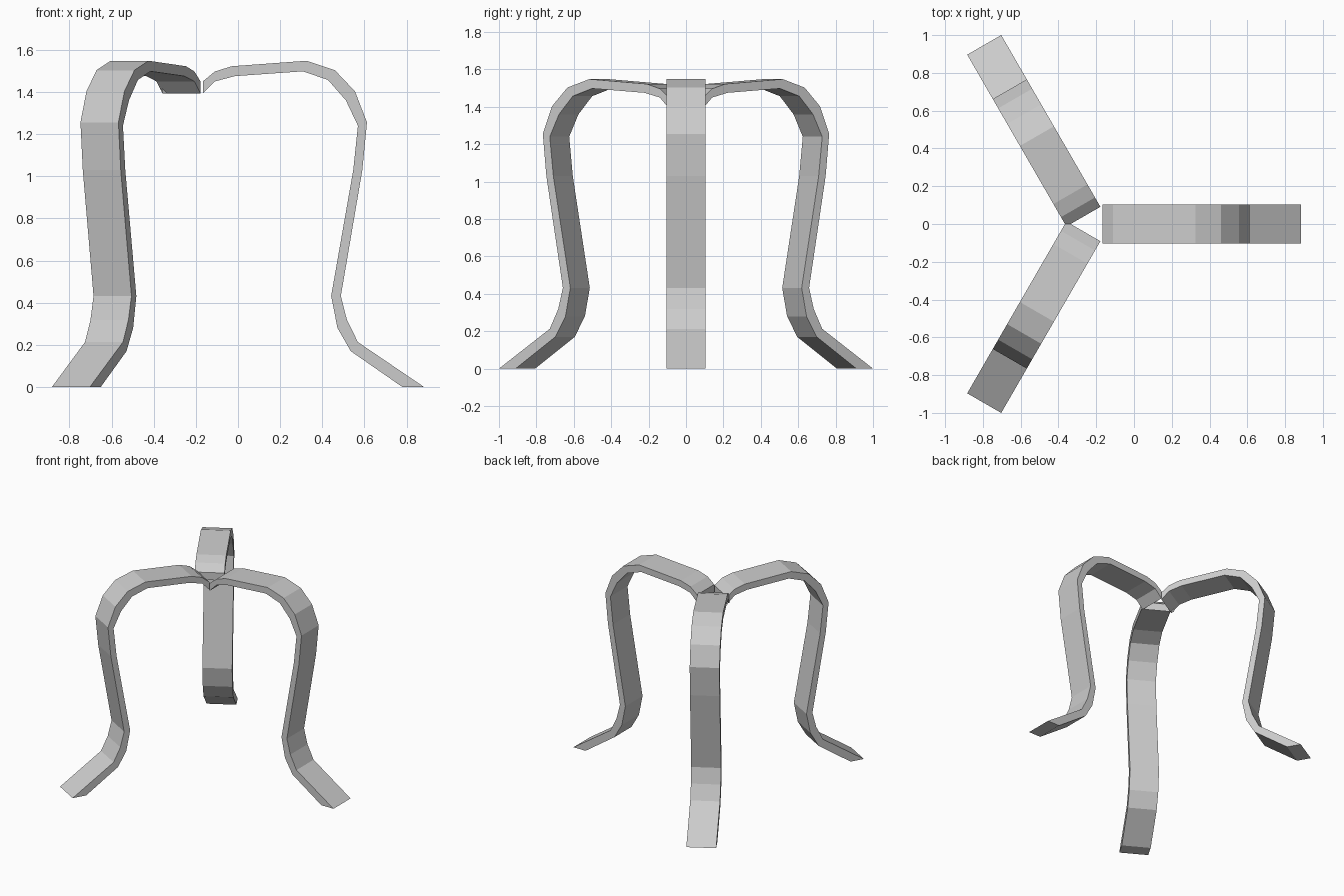
import bpy, bmesh
from math import cos, sin, radians

if "Cube" in bpy.data.objects:
    bpy.data.objects.remove(bpy.data.objects["Cube"])

# Side profile of one bent strap: outer edge then inner edge (distance, height)
OUTER = [(-.167, 1.45), (-.11, 1.497), (-.03, 1.522), (.325, 1.548), (.46, 1.503), (.555, 1.403),
         (.612, 1.256), (.59, 1.03), (.488, .432), (.517, .318), (.569, .213), (.883, 0)]
INNER = [(-.167, 1.392), (-.11, 1.45), (-.015, 1.475), (.308, 1.498), (.427, 1.457), (.512, 1.36),
         (.569, 1.24), (.547, 1.03), (.442, .432), (.472, .28), (.535, .17), (.78, 0)]
HALF_WIDTH = .104
START = OUTER[0][0]


def make_leg(name, origin, angle):
    """Sweep the strap profile across its width, heading out from origin."""
    a = radians(angle)
    bm = bmesh.new()
    rings = []
    for (xo, zo), (xi, zi) in zip(OUTER, INNER):
        ring = []
        for x, z, y in ((xo, zo, -HALF_WIDTH), (xo, zo, HALF_WIDTH),
                        (xi, zi, HALF_WIDTH), (xi, zi, -HALF_WIDTH)):
            d = x - START
            ring.append(bm.verts.new((origin[0] + d * cos(a) - y * sin(a),
                                      origin[1] + d * sin(a) + y * cos(a), z)))
        rings.append(ring)
    for r, s in zip(rings, rings[1:]):
        for i in range(4):
            j = (i + 1) % 4
            bm.faces.new((r[i], r[j], s[j], s[i]))
    bm.faces.new(rings[0])
    bm.faces.new(rings[-1])
    bmesh.ops.recalc_face_normals(bm, faces=bm.faces)
    mesh = bpy.data.meshes.new(name)
    bm.to_mesh(mesh)
    bm.free()
    bpy.context.collection.objects.link(bpy.data.objects.new(name, mesh))


# Three legs meeting near the hub
make_leg("right_leg", (START, 0), 0)
make_leg("back_left_leg", (-.268, .039), 120)
make_leg("front_left_leg", (-.268, -.039), 240)
